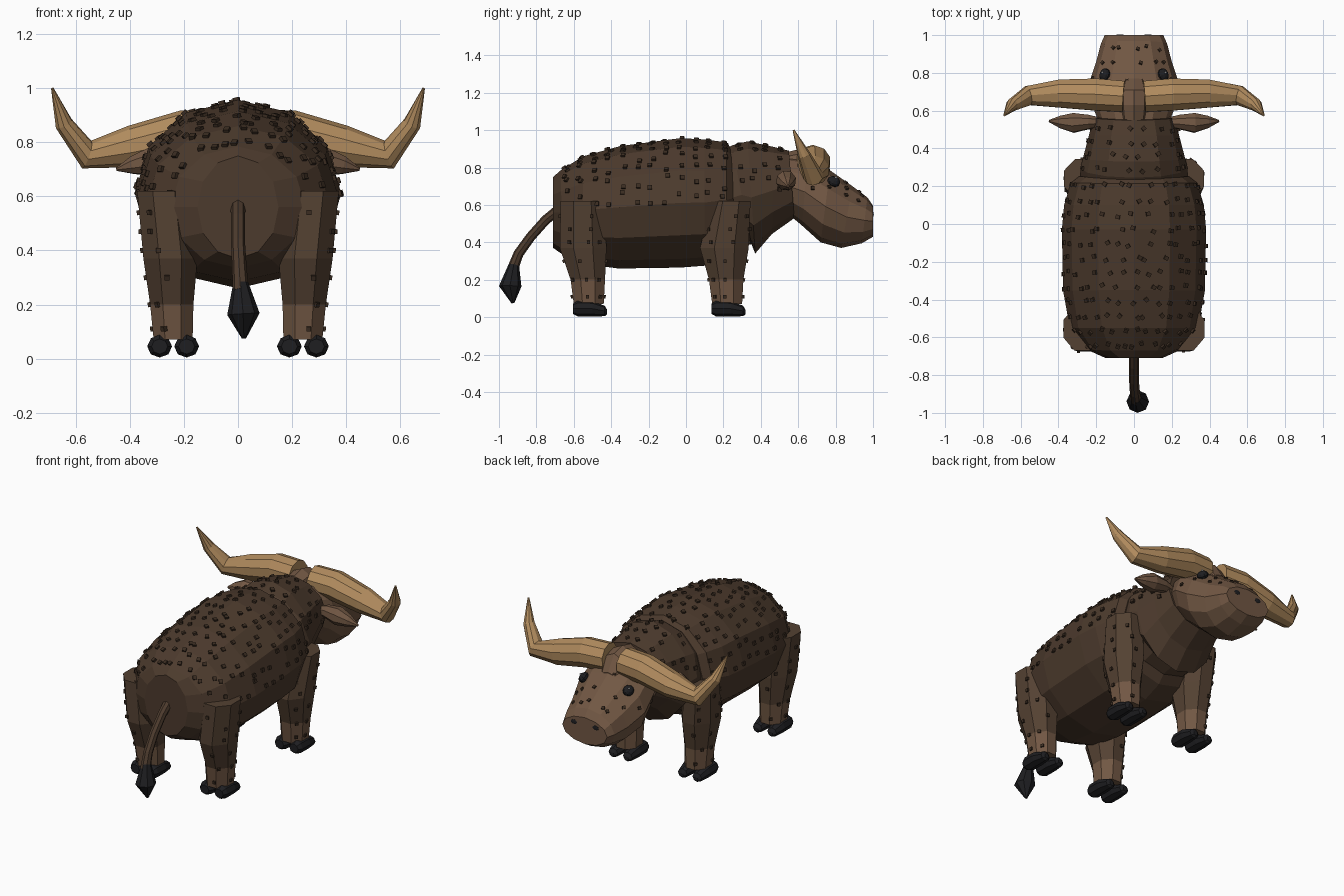
import bpy, bmesh, math, random
from mathutils import Vector as V, Matrix
from mathutils.bvhtree import BVHTree

if "Cube" in bpy.data.objects:
    bpy.data.objects.remove(bpy.data.objects["Cube"])

random.seed(4)


def material(name, rgb):
    m = bpy.data.materials.new(name)
    m.diffuse_color = (*rgb, 1)
    m.use_nodes = True
    m.node_tree.nodes["Principled BSDF"].inputs["Base Color"].default_value = m.diffuse_color
    return m


HIDE = material("dark brown hide", (0.073, 0.043, 0.026))
LEG = material("leg brown", (0.088, 0.053, 0.032))
SKIN = material("light brown skin", (0.165, 0.095, 0.056))
TUFT = material("deep brown hair", (0.042, 0.025, 0.015))
HORN = material("tan horn", (0.44, 0.26, 0.112))
BLACK = material("black", (0.013, 0.013, 0.015))
WHITE = material("pale glint", (0.6, 0.6, 0.6))


def make(name, bm, *mats):
    bmesh.ops.recalc_face_normals(bm, faces=bm.faces[:])
    me = bpy.data.meshes.new(name)
    bm.to_mesh(me)
    bm.free()
    for m in mats:
        me.materials.append(m)
    ob = bpy.data.objects.new(name, me)
    bpy.context.collection.objects.link(ob)
    return ob


def loft(name, rings, n, mats, rule=None):
    """Skin a row of elliptical rings (centre, half axis u, half axis v)."""
    bm = bmesh.new()
    rows = []
    for c, u, v in rings:
        rows.append([bm.verts.new(V(c) + V(u) * math.sin(2 * math.pi * i / n)
                                  + V(v) * math.cos(2 * math.pi * i / n)) for i in range(n)])
    for a, b in zip(rows, rows[1:]):
        for i in range(n):
            j = (i + 1) % n
            bm.faces.new((a[i], a[j], b[j], b[i]))
    bm.faces.new(rows[0])
    bm.faces.new(rows[-1])
    if rule:
        for f in bm.faces:
            f.material_index = rule(f.calc_center_median())
    return make(name, bm, *mats)


def span(ty, tz, by, bz, w):
    """Ring between a top and a bottom point, w = half width."""
    t, b = V((0, ty, tz)), V((0, by, bz))
    return ((t + b) / 2, (w, 0, 0), (t - b) / 2)


def tube(name, pts, n, mat):
    """Round tapering tube through (x, y, z, radius) points."""
    rings = []
    for i, p in enumerate(pts):
        d = V(pts[min(i + 1, len(pts) - 1)][:3]) - V(pts[max(i - 1, 0)][:3])
        u = d.cross(V((0, 1, 0.3))).normalized()
        if abs(d.x) < 1e-4:
            u = V((1, 0, 0))
        v = d.cross(u).normalized()
        rings.append((p[:3], u * p[3], v * p[3]))
    return loft(name, rings, n, [mat])


# Trunk, neck and head
body = loft("body", [span(*r) for r in (
    (-0.71, 0.75, -0.71, 0.37, 0.15), (-0.67, 0.785, -0.66, 0.335, 0.25),
    (-0.55, 0.86, -0.55, 0.285, 0.34), (-0.35, 0.915, -0.36, 0.26, 0.375),
    (-0.03, 0.957, -0.03, 0.265, 0.382), (0.1, 0.95, 0.1, 0.275, 0.37),
    (0.215, 0.935, 0.22, 0.32, 0.335), (0.245, 0.9, 0.26, 0.37, 0.29))], 12, [HIDE])
neck = loft("neck", [span(*r) for r in (
    (0.22, 0.90, 0.22, 0.36, 0.28), (0.245, 0.918, 0.35, 0.39, 0.285), (0.33, 0.94, 0.37, 0.34, 0.27),
    (0.47, 0.91, 0.46, 0.445, 0.24), (0.55, 0.89, 0.58, 0.53, 0.215))], 12, [HIDE])
head = loft("head", [span(*r) for r in (
    (0.54, 0.86, 0.56, 0.54, 0.19), (0.65, 0.85, 0.62, 0.49, 0.225),
    (0.77, 0.785, 0.72, 0.40, 0.238), (0.89, 0.70, 0.83, 0.37, 0.20),
    (0.97, 0.64, 0.94, 0.395, 0.175), (1.0, 0.595, 1.0, 0.43, 0.155))], 12, [SKIN])
loft("forehead_crest", [span(*r) for r in (
    (0.55, 0.885, 0.55, 0.72, 0.07), (0.63, 0.905, 0.63, 0.72, 0.08),
    (0.71, 0.885, 0.70, 0.70, 0.08), (0.77, 0.79, 0.76, 0.70, 0.06))], 8, [SKIN])

# Tail with tuft
tube("tail", [(0, -0.68, 0.575, 0.028), (0, -0.75, 0.52, 0.026), (0, -0.83, 0.43, 0.026),
              (0.005, -0.895, 0.34, 0.027), (0.01, -0.93, 0.25, 0.03)], 8, HIDE)
tube("tail_tuft", [(0.01, -0.92, 0.28, 0.028), (0.02, -0.94, 0.165, 0.06),
                   (0.022, -0.925, 0.075, 0.008)], 8, BLACK)


def ball(name, centre, axes, mat, rot=Matrix()):
    bm = bmesh.new()
    bmesh.ops.create_uvsphere(bm, u_segments=10, v_segments=6, radius=1)
    bm.transform(Matrix.Translation(centre) @ rot @ Matrix.Diagonal((*axes, 1)))
    return make(name, bm, mat)


legs = []
for s, side in ((1, "right"), (-1, "left")):
    # Horns and ears
    tube(side + "_horn", [(s * x, y, z, r) for x, y, z, r in (
        (0.055, 0.675, 0.835, 0.086), (0.2, 0.685, 0.83, 0.089), (0.39, 0.69, 0.785, 0.078),
        (0.56, 0.68, 0.755, 0.054), (0.645, 0.63, 0.87, 0.034), (0.687, 0.575, 1.0, 0.005))], 10, HORN)
    tube(side + "_ear", [(s * x, y, z, r) for x, y, z, r in (
        (0.18, 0.54, 0.73, 0.025), (0.24, 0.54, 0.735, 0.04), (0.32, 0.535, 0.73, 0.055),
        (0.39, 0.54, 0.715, 0.035), (0.45, 0.545, 0.70, 0.006))], 8, SKIN)

    # Eyes and nostrils
    slope = Matrix.Rotation(s * 0.85, 4, 'Y') @ Matrix.Rotation(-0.3, 4, 'X')
    ball(side + "_eye", (s * 0.155, 0.79, 0.725), (0.032, 0.036, 0.025), BLACK, slope)
    ball(side + "_eye_glint", (s * 0.168, 0.802, 0.747), (0.006, 0.006, 0.006), WHITE)
    ball(side + "_nostril", (s * 0.075, 1.0, 0.55), (0.022, 0.004, 0.014), BLACK)

    # Legs: darker above, lighter shin below
    for end, rows in (
            ("front", ((0.62, 0.27, 0.24, 0.1, 0.105), (0.37, 0.25, 0.205, 0.1, 0.13),
                       (0.2, 0.245, 0.215, 0.08, 0.092), (0.07, 0.24, 0.22, 0.072, 0.08))),
            ("rear", ((0.62, 0.275, -0.555, 0.098, 0.115), (0.37, 0.25, -0.55, 0.1, 0.125),
                      (0.2, 0.245, -0.525, 0.08, 0.092), (0.07, 0.24, -0.52, 0.072, 0.08)))):
        k = 1 / math.cos(math.pi / 8)
        rings = []
        for z, x, y, rx, ry in rows:
            a = math.pi / 8     # turn the octagon so a flat side faces out
            rings.append(((s * x, y, z),
                          (rx * k * math.cos(a), -ry * k * math.sin(a), 0),
                          (rx * k * math.sin(a), ry * k * math.cos(a), 0)))
        legs.append(loft(f"{end}_{side}_leg", rings, 8, [LEG, SKIN],
                         lambda c: 1 if c.z < 0.2 else 0))
        # Split hoof: two tapered lobes pointing forward
        y0 = rows[-1][2]
        for k, x in enumerate((0.19, 0.29)):
            loft(f"{end}_{side}_hoof_{k + 1}", [((s * x, y0 + dy, z), (w, 0, 0), (0, 0, h))
                 for dy, z, w, h in ((-0.083, 0.045, 0.03, 0.028), (-0.06, 0.046, 0.045, 0.042),
                                     (0.02, 0.045, 0.046, 0.041), (0.085, 0.033, 0.032, 0.028),
                                     (0.098, 0.027, 0.015, 0.013))], 8, [BLACK])


# Short square hair tufts set on the skin
tufts = bmesh.new()


def stud(tree, origin, direction, size=0.022):
    p, nrm, _, _ = tree.ray_cast(V(origin) + V(direction) * 1.5, -V(direction))
    if p is None:
        return
    rot = nrm.to_track_quat('Z', 'Y').to_matrix().to_4x4()
    bmesh.ops.create_cube(tufts, size=size, matrix=Matrix.Translation(p) @ rot)


def tree_of(ob):
    me = ob.data
    return BVHTree.FromPolygons([v.co for v in me.vertices], [p.vertices for p in me.polygons])


def around(a):
    return V((math.sin(a), 0, math.cos(a)))


for ob, y0, y1, rows, per, zc, lim in ((body, -0.64, 0.2, 12, 13, 0.6, 1.6),
                                       (neck, 0.29, 0.5, 4, 8, 0.65, 1.5),
                                       (head, 0.68, 0.93, 4, 5, 0.55, 1.3)):
    tree = tree_of(ob)
    for r in range(rows):
        for i in range(per):
            a = lim * (2 * (i + random.uniform(0.1, 0.9)) / per - 1)
            y = y0 + (y1 - y0) * r / (rows - 1) + random.uniform(-0.012, 0.012)
            stud(tree, (0, y, zc), around(a), 0.018 if ob is head else 0.022)

for ob in legs:
    tree = tree_of(ob)
    cx = sum(v.co.x for v in ob.data.vertices) / len(ob.data.vertices)
    cy = sum(v.co.y for v in ob.data.vertices) / len(ob.data.vertices)
    for z in (0.11, 0.2, 0.3, 0.4, 0.47, 0.54):
        for q in range(3):
            a = (q - 1) * 1.1 + random.uniform(-0.4, 0.4)
            sgn = 1 if cx > 0 else -1
            stud(tree, (cx, cy, z), (sgn * math.cos(a), math.sin(a), 0), 0.018)

make("hair_tufts", tufts, TUFT)
